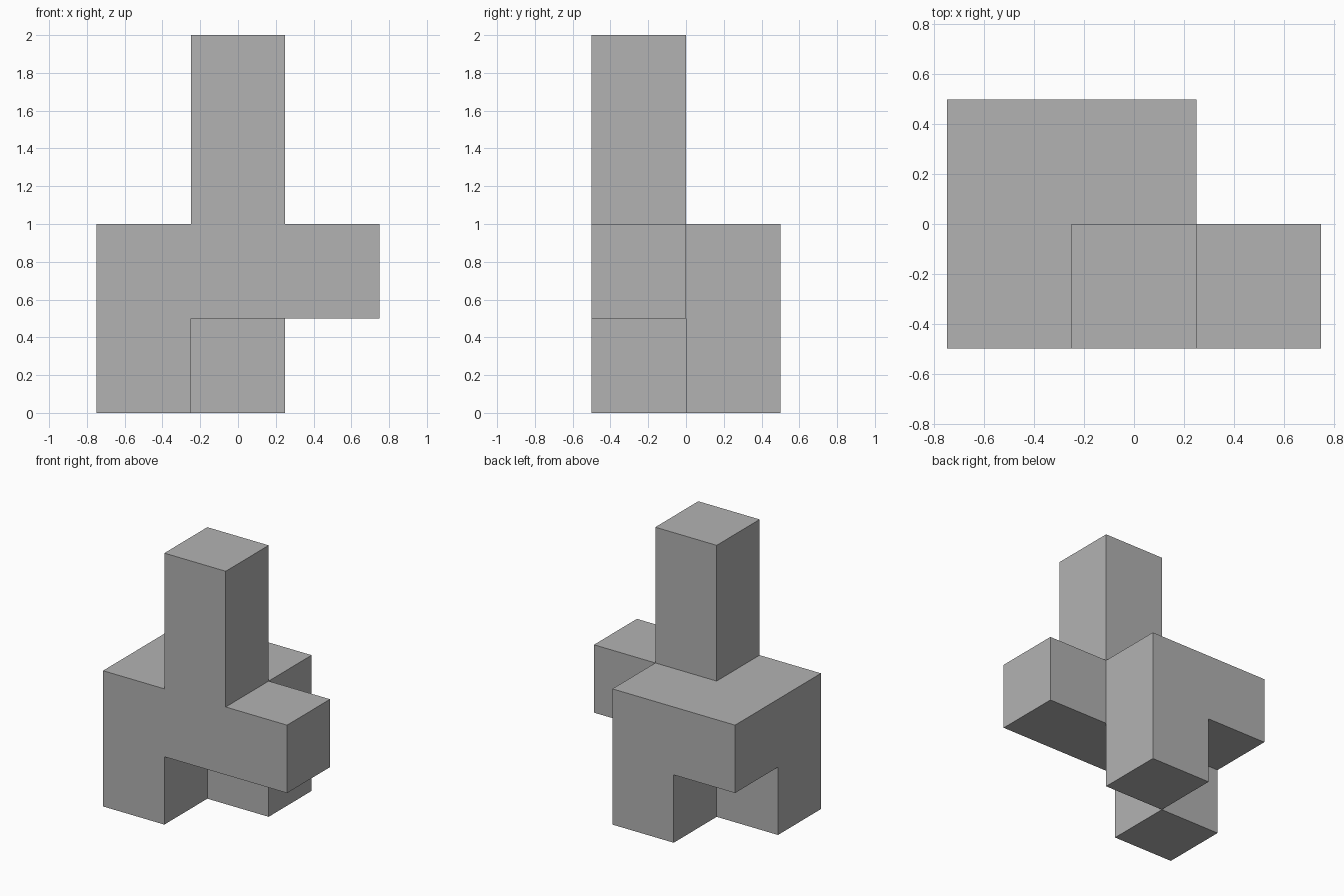
import bpy
import bmesh
import math
from mathutils import Vector

default_cube = bpy.data.objects.get("Cube")
if default_cube:
    bpy.data.objects.remove(default_cube, do_unlink=True)

# Plain grey material
grey = bpy.data.materials.new("plain_grey")
grey.use_nodes = True
colour = (0.448, 0.448, 0.448, 1)
grey.diffuse_color = colour
grey.node_tree.nodes["Principled BSDF"].inputs["Base Color"].default_value = colour

SIZE = 0.5
ORIGIN = Vector((-0.75, -0.5, 0))

# Each part is a box of whole cells: first cell, cell counts
parts = [
    ((0, 0, 0), (1, 1, 1)),  # front foot
    ((1, 1, 0), (1, 1, 1)),  # back foot
    ((0, 0, 1), (2, 2, 1)),  # body slab
    ((2, 0, 1), (1, 1, 1)),  # side arm
    ((1, 0, 2), (1, 1, 2)),  # tower
]
cells = set()
for (x, y, z), (w, d, h) in parts:
    cells |= {(x + i, y + j, z + k)
              for i in range(w) for j in range(d) for k in range(h)}

# Skin only the faces exposed to the outside
bm = bmesh.new()
for cell in sorted(cells):
    centre = ORIGIN + (Vector(cell) + Vector((0.5, 0.5, 0.5))) * SIZE
    for axis in range(3):
        for sign in (-1, 1):
            neighbour = list(cell)
            neighbour[axis] += sign
            if tuple(neighbour) in cells:
                continue
            n, u, v = Vector(), Vector(), Vector()
            n[axis] = sign
            u[(axis + 1) % 3] = 1
            v = n.cross(u)
            corners = [n + u + v, n - u + v, n - u - v, n + u - v]
            bm.faces.new([bm.verts.new(centre + c * SIZE / 2) for c in corners])

# Weld the cells and merge coplanar faces into clean flat sides
bmesh.ops.remove_doubles(bm, verts=bm.verts[:], dist=0.001)
bmesh.ops.dissolve_limit(bm, angle_limit=math.radians(1),
                         verts=bm.verts[:], edges=bm.edges[:])

mesh = bpy.data.meshes.new("block_puzzle_piece")
bm.to_mesh(mesh)
bm.free()
mesh.materials.append(grey)
piece = bpy.data.objects.new("block_puzzle_piece", mesh)
bpy.context.collection.objects.link(piece)
